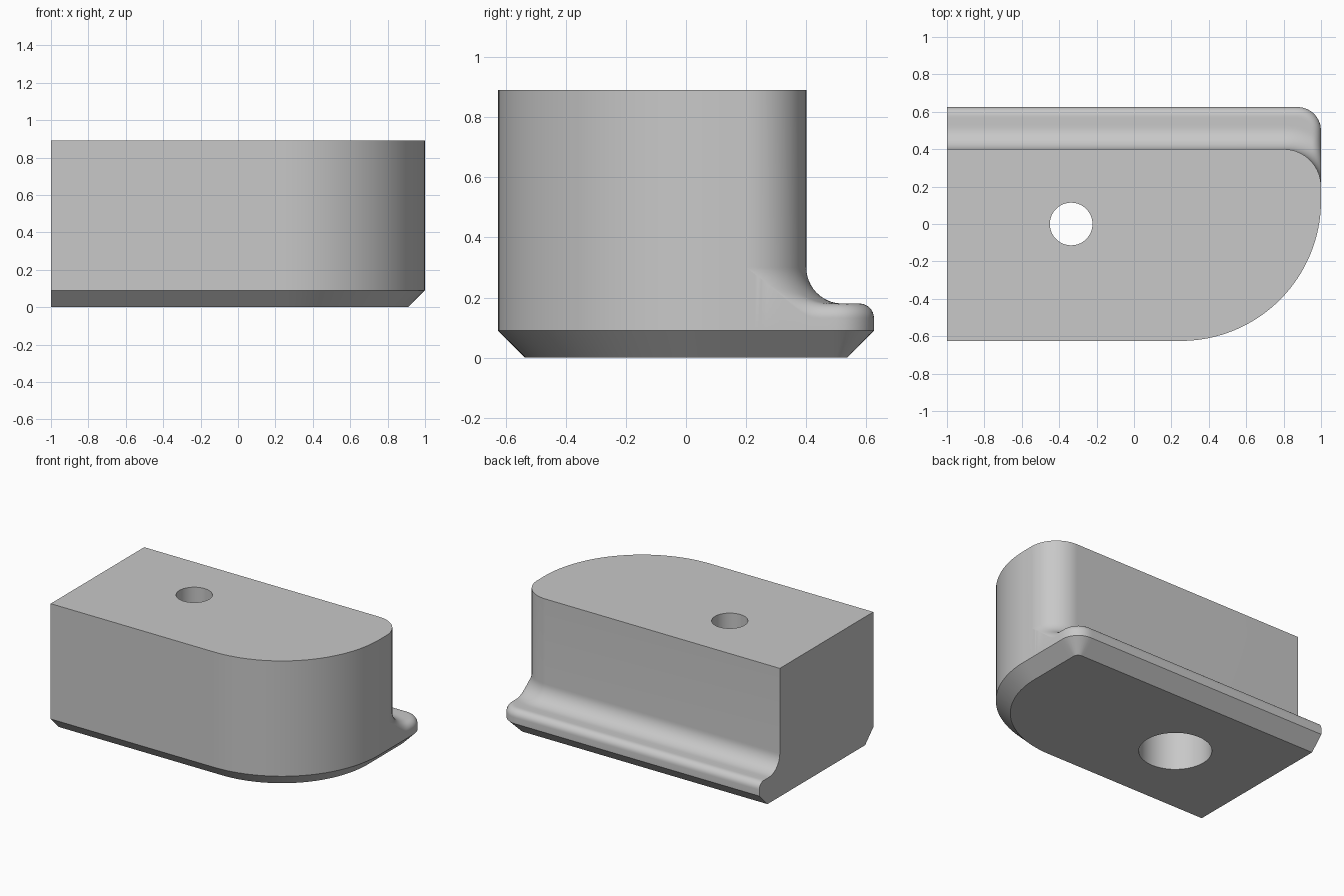
import bpy, bmesh
from math import sin, cos, pi, sqrt, radians
from mathutils import Vector

cube = bpy.data.objects.get("Cube")
if cube:
    bpy.data.objects.remove(cube, do_unlink=True)

HEIGHT, CHAMFER = 0.89, 0.09
LIP_Z, FILLET, ROUND = 0.18, 0.12, 0.048
BACK, LIP_BACK = 0.4, 0.625          # back of body and of lip
BODY_R, LIP_R, FRONT_R = 0.2, 0.125, 0.75
COLS, STEPS = 24, 32
body_c = Vector((1 - BODY_R, BACK - BODY_R))
lip_c = Vector((1 - LIP_R, LIP_BACK - LIP_R))
front_c = Vector((1 - FRONT_R, FRONT_R - LIP_BACK))


def lip_dist(p):
    """Signed distance to the rounded lip outline."""
    q = p - lip_c
    return Vector((max(q.x, 0), max(q.y, 0))).length + min(max(q), 0) - LIP_R


def lip_normal(p):
    q = p - lip_c
    return Vector((max(q.x, 0), max(q.y, 0))).normalized()


def lip_height(p, d):
    """Concave fillet off the body, then a rounded outer edge."""
    a = max(FILLET - d, 0)
    z = LIP_Z + FILLET - sqrt(FILLET ** 2 - a * a)
    b = min(max(ROUND + lip_dist(p), 0), ROUND)
    drop = ROUND - sqrt(ROUND ** 2 - b * b)
    f = min(d / 0.1, 1)
    return z - drop * f * f * (3 - 2 * f)


# Stations round the outline: (body point, lip point, outward normal)
down = Vector((0, -1))
start = Vector((-1, -LIP_BACK))
stations = [(start, start, down)]
for i in range(STEPS + 1):
    a = pi / 2 * (i / STEPS - 1)
    n = Vector((cos(a), sin(a)))
    p = front_c + n * FRONT_R
    stations.append((p, p, n))
for i in range(STEPS + 1):
    a = pi / 2 * i / STEPS
    ray = Vector((cos(a), sin(a)))
    lo, hi = BODY_R, 0.6
    for _ in range(40):
        mid = (lo + hi) / 2
        if lip_dist(body_c + ray * mid) < 0:
            lo = mid
        else:
            hi = mid
    outer = body_c + ray * lo
    stations.append((body_c + ray * BODY_R, outer, lip_normal(outer)))
stations.append((Vector((-1, BACK)), Vector((-1, LIP_BACK)), -down))

# Body with chamfered foot and rear lip, lofted station by station
bm = bmesh.new()
cache = {}


def vert(p, z):
    key = (round(p.x, 4), round(p.y, 4), round(z, 4))
    if key not in cache:
        cache[key] = bm.verts.new(key)
    return cache[key]


def face(vs):
    vs = list(dict.fromkeys(vs))
    if len(vs) > 2 and not bm.faces.get(vs):
        bm.faces.new(vs)


columns = []
for inner, outer, n in stations:
    col = [vert(outer - n * CHAMFER, 0), vert(outer, CHAMFER)]
    span = outer - inner
    for k in range(COLS + 1):
        t = (1 + cos(pi * k / COLS)) / 2
        p = inner + span * t
        col.append(vert(p, lip_height(p, span.length * t)))
    col.append(vert(inner, HEIGHT))
    columns.append(col)
for a, b in zip(columns, columns[1:]):
    for k in range(len(a) - 1):
        face([a[k], b[k], b[k + 1], a[k + 1]])
face([c[0] for c in columns])
face([c[-1] for c in columns])
face(columns[-1] + columns[0][::-1])
bmesh.ops.recalc_face_normals(bm, faces=bm.faces[:])


def make_object(name, b):
    mesh = bpy.data.meshes.new(name)
    b.to_mesh(mesh)
    b.free()
    ob = bpy.data.objects.new(name, mesh)
    bpy.context.collection.objects.link(ob)
    return ob


block = make_object("lipped_block", bm)

# Stepped screw hole: narrow at the top, wide counterbore from below
bm = bmesh.new()
profile = [(0.228, -0.1), (0.228, 0.5), (0.114, 0.5), (0.114, 1)]
SEG = 64
rings = [[bm.verts.new((-0.336 + r * cos(2 * pi * i / SEG), r * sin(2 * pi * i / SEG), z))
          for i in range(SEG)] for r, z in profile]
for lo, hi in zip(rings, rings[1:]):
    for i in range(SEG):
        j = (i + 1) % SEG
        bm.faces.new([lo[i], lo[j], hi[j], hi[i]])
bm.faces.new(rings[0])
bm.faces.new(rings[-1])
bmesh.ops.recalc_face_normals(bm, faces=bm.faces[:])
cutter = make_object("hole_cutter", bm)
cutter.hide_render = True

grey = bpy.data.materials.new("light_grey")
grey.use_nodes = True
colour = (0.58, 0.58, 0.58, 1)
grey.diffuse_color = colour
grey.node_tree.nodes["Principled BSDF"].inputs["Base Color"].default_value = colour
for ob in (block, cutter):
    ob.data.materials.append(grey)

cut = block.modifiers.new("screw_hole", 'BOOLEAN')
cut.operation, cut.solver, cut.object = 'DIFFERENCE', 'EXACT', cutter
for ob in bpy.context.selected_objects:
    ob.select_set(False)
bpy.context.view_layer.objects.active = block
block.select_set(True)
bpy.ops.object.modifier_apply(modifier=cut.name)
bpy.data.objects.remove(cutter, do_unlink=True)
bpy.ops.object.shade_smooth_by_angle(angle=radians(30))
